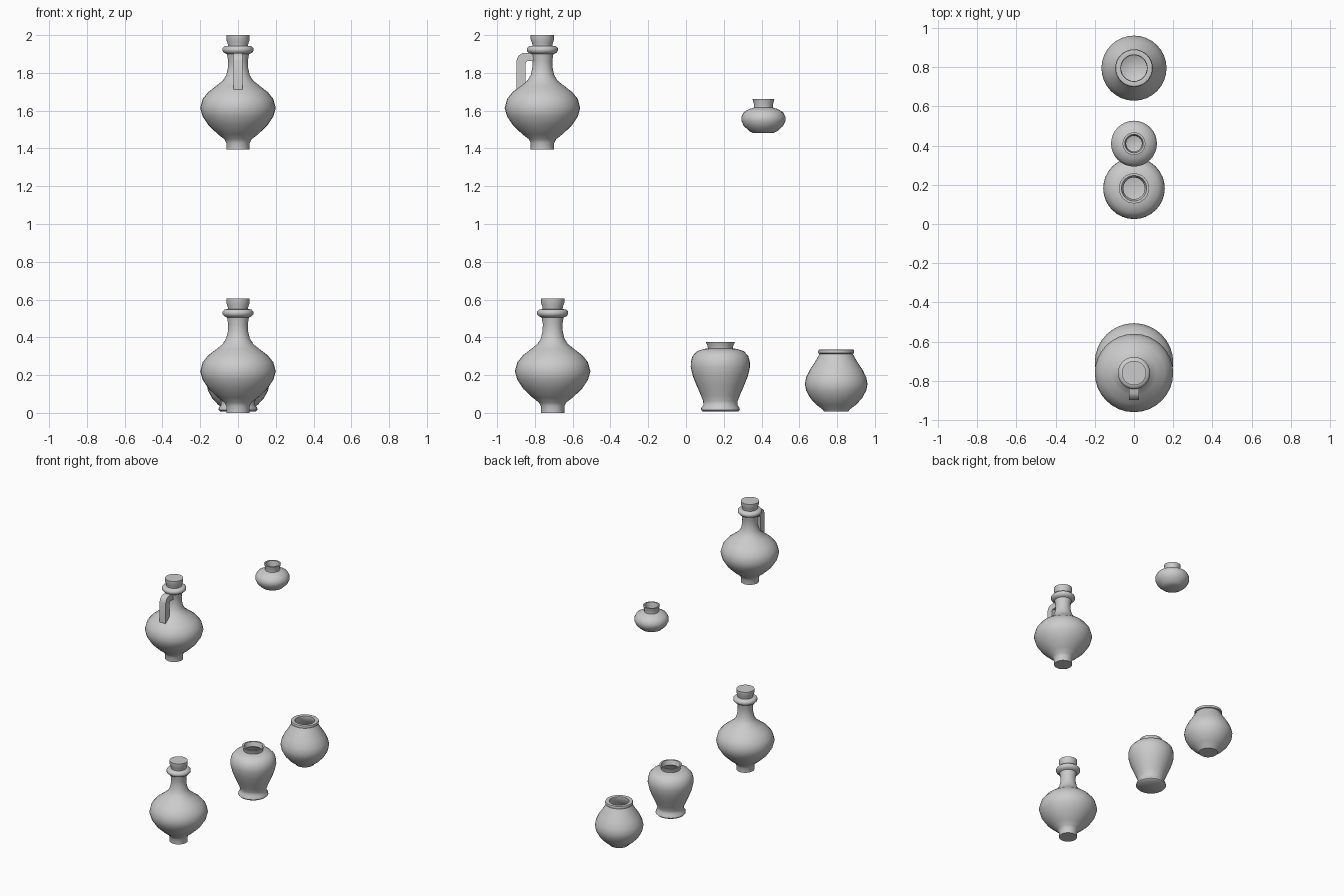
import bpy, bmesh
from math import cos, sin, tau, radians

if "Cube" in bpy.data.objects:
    bpy.data.objects.remove(bpy.data.objects["Cube"])

SEGMENTS = 32


def finish(obj, angle):
    bpy.ops.object.select_all(action='DESELECT')
    obj.select_set(True)
    bpy.context.view_layer.objects.active = obj
    bpy.ops.object.shade_smooth_by_angle(angle=radians(angle))


def lathe(name, profile, y, z):
    """Spin an (r, z) profile around z; r = 0 closes it with a pole."""
    bm = bmesh.new()
    rings = []
    for r, h in profile:
        count = SEGMENTS if r else 1
        rings.append([bm.verts.new((r * cos(tau * i / SEGMENTS), r * sin(tau * i / SEGMENTS), h))
                      for i in range(count)])
    for a, b in zip(rings, rings[1:]):
        for i in range(SEGMENTS):
            j = (i + 1) % SEGMENTS
            quad = [a[i % len(a)], a[j % len(a)], b[j % len(b)], b[i % len(b)]]
            bm.faces.new(list(dict.fromkeys(quad)))
    bmesh.ops.recalc_face_normals(bm, faces=bm.faces)
    mesh = bpy.data.meshes.new(name)
    bm.to_mesh(mesh)
    bm.free()
    obj = bpy.data.objects.new(name, mesh)
    obj.location = (0, y, z)
    bpy.context.collection.objects.link(obj)
    finish(obj, 50)
    return obj


# Profiles, from the foot up (and down the inside for open vessels)
BOTTLE = [(0, 0), (.062, 0), (.062, .035), (.072, .055), (.105, .08), (.155, .127),
          (.187, .175), (.2, .22), (.187, .268), (.157, .305), (.115, .337), (.08, .365),
          (.062, .395), (.053, .435), (.052, .47), (.058, .505), (.072, .511), (.082, .522),
          (.082, .536), (.072, .547), (.05, .55), (0, .55)]
STOPPER = [(0, .545), (.052, .545), (.055, .565), (.062, .582), (.062, .606), (0, .606)]
VASE = [(0, 0), (.095, 0), (.103, .008), (.101, .02), (.09, .033), (.091, .055), (.103, .085),
        (.125, .135), (.145, .185), (.157, .235), (.156, .262), (.148, .292), (.125, .318),
        (.09, .33), (.066, .334), (.069, .35), (.077, .368), (.065, .368), (.055, .335),
        (.08, .32), (.135, .285), (.145, .235), (.112, .135), (.08, .05), (0, .03)]
POT = [(0, 0), (.065, 0), (.072, .01), (.105, .035), (.137, .07), (.159, .11), (.166, .145),
       (.159, .18), (.14, .22), (.112, .262), (.087, .305), (.094, .308), (.096, .317),
       (.093, .326), (.085, .328), (.068, .325), (.066, .305), (.095, .26), (.145, .18),
       (.152, .145), (.12, .07), (.06, .02), (0, .015)]
JAR = [(0, 0), (.055, 0), (.075, .01), (.104, .037), (.117, .065), (.117, .085), (.104, .11),
       (.075, .127), (.05, .134), (.05, .15), (.058, .179), (.047, .179), (.04, .134),
       (.07, .118), (.1, .085), (.1, .065), (.06, .02), (0, .01)]

# Two stoppered bottles, the upper one with a handle
for label, y, z in (("lower", -.706, 0), ("upper", -.76, 1.394)):
    lathe(label + "_bottle", BOTTLE, y, z)
    lathe(label + "_stopper", STOPPER, y, z)

# Open vessels
lathe("footed_vase", VASE, .182, .008)
lathe("wide_pot", POT, .795, .008)
lathe("small_jar", JAR, .41, 1.482)

# Strap handle: flat band following an angular path of (outer, inner) pairs
band = [((-.8, 1.905), (-.8, 1.862)), ((-.866, 1.905), (-.842, 1.862)),
        ((-.888, 1.89), (-.847, 1.856)), ((-.898, 1.862), (-.85, 1.842)),
        ((-.898, 1.71), (-.85, 1.71))]
bm = bmesh.new()
sections = []
for (yo, zo), (yi, zi) in band:
    sections.append([bm.verts.new(p) for p in
                     ((-.025, yo, zo), (.025, yo, zo), (.025, yi, zi), (-.025, yi, zi))])
for a, b in zip(sections, sections[1:]):
    for i in range(4):
        j = (i + 1) % 4
        bm.faces.new((a[i], a[j], b[j], b[i]))
bm.faces.new(sections[0])
bm.faces.new(sections[-1])
bmesh.ops.recalc_face_normals(bm, faces=bm.faces)
mesh = bpy.data.meshes.new("bottle_handle")
bm.to_mesh(mesh)
bm.free()
handle = bpy.data.objects.new("bottle_handle", mesh)
bpy.context.collection.objects.link(handle)
finish(handle, 40)
